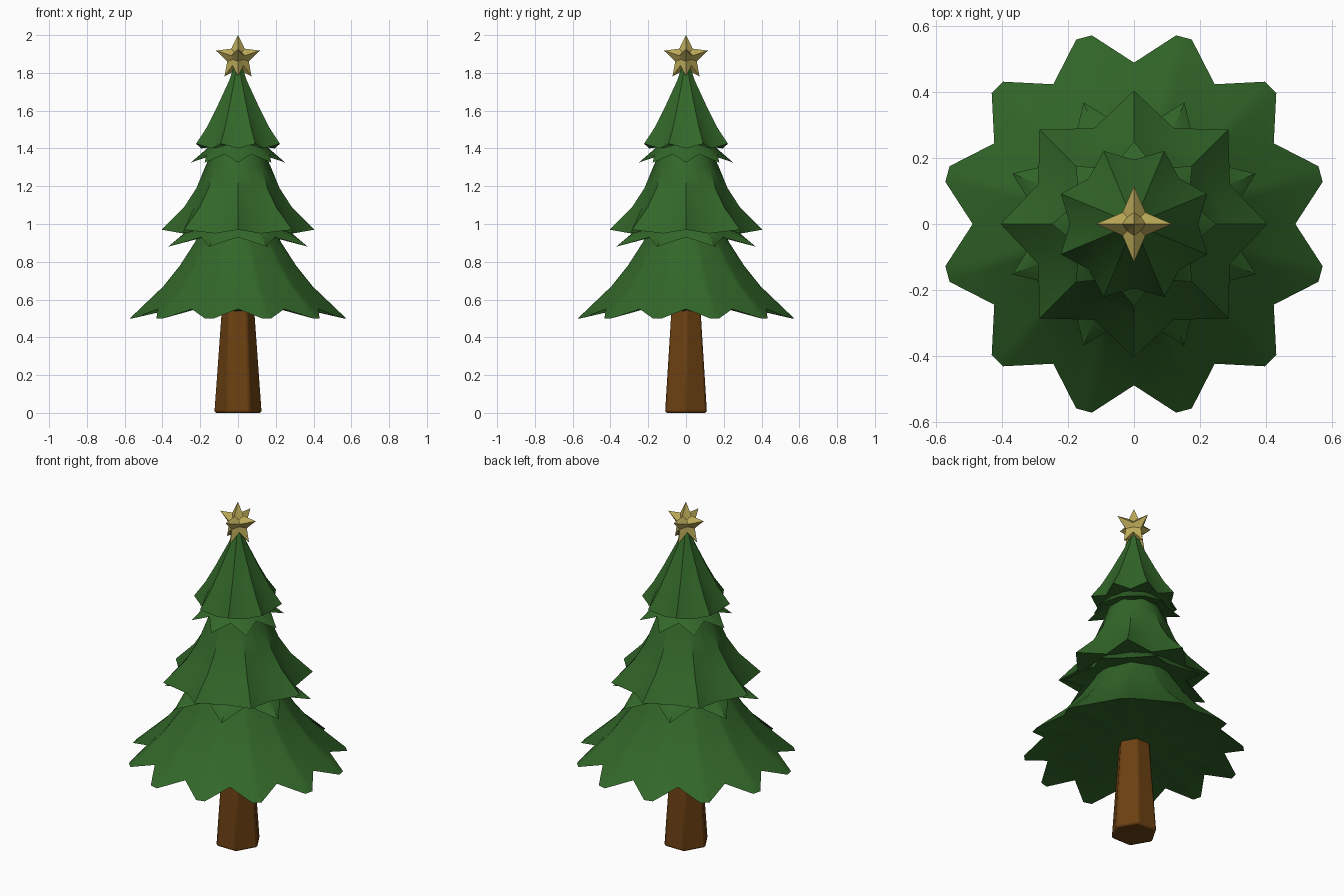
import bpy, bmesh, math
from mathutils import Vector

if "Cube" in bpy.data.objects:
    bpy.data.objects.remove(bpy.data.objects["Cube"])


def material(name, rgb):
    m = bpy.data.materials.new(name)
    m.diffuse_color = (*rgb, 1)
    m.use_nodes = True
    m.node_tree.nodes["Principled BSDF"].inputs["Base Color"].default_value = m.diffuse_color
    return m


GREEN = material("pine green", (0.032, 0.135, 0.022))
BROWN = material("bark brown", (0.150, 0.052, 0.006))
GOLD = material("star gold", (0.50, 0.40, 0.10))


def finish(name, bm, mat, angle):
    bmesh.ops.recalc_face_normals(bm, faces=bm.faces)
    me = bpy.data.meshes.new(name)
    bm.to_mesh(me)
    bm.free()
    me.materials.append(mat)
    ob = bpy.data.objects.new(name, me)
    bpy.context.collection.objects.link(ob)
    bpy.ops.object.select_all(action='DESELECT')
    ob.select_set(True)
    bpy.context.view_layer.objects.active = ob
    bpy.ops.object.shade_smooth_by_angle(angle=math.radians(angle))
    return ob


def skirt(name, n, phase, rings, blunt=0):
    """Pleated cone; each ring is (tip radius, tip z, valley radius, valley z)."""
    bm = bmesh.new()
    step = 360 / n
    loops = []
    for rt, zt, rv, zv in rings:
        loop = []
        for k in range(n):
            a = phase + k * step
            tips = [a - blunt, a + blunt] if blunt else [a]
            for ang, r, z in [(t, rt, zt) for t in tips] + [(a + step / 2, rv, zv)]:
                t = math.radians(ang)
                loop.append(bm.verts.new((r * math.cos(t), r * math.sin(t), z)))
        loops.append(loop)
    for lo, hi in zip(loops, loops[1:]):
        for i in range(len(lo)):
            j = (i + 1) % len(lo)
            bm.faces.new((lo[i], lo[j], hi[j], hi[i]))
    bm.faces.new(loops[0])
    bm.faces.new(loops[-1])
    return finish(name, bm, GREEN, 40)


# Wide bottom branches with twelve blunt points
skirt("bottom_branches", 12, 15, [
    (0.18, 1.00, 0.18, 1.00), (0.235, 0.90, 0.23, 0.90), (0.315, 0.78, 0.30, 0.78),
    (0.405, 0.67, 0.375, 0.67), (0.587, 0.50, 0.49, 0.55),
    (0.36, 0.55, 0.36, 0.56), (0.07, 0.54, 0.07, 0.54)], blunt=2.4)

# Middle branches: upper body and the staggered skirt peeking out below
skirt("middle_lower_skirt", 8, 22.5, [
    (0.20, 1.04, 0.20, 1.04), (0.29, 0.96, 0.25, 0.98), (0.40, 0.88, 0.275, 0.93),
    (0.20, 0.93, 0.20, 0.94)])
skirt("middle_branches", 8, 0, [
    (0.13, 1.40, 0.13, 1.40), (0.175, 1.30, 0.165, 1.30), (0.22, 1.19, 0.20, 1.19),
    (0.285, 1.09, 0.25, 1.09), (0.405, 0.97, 0.315, 0.95), (0.20, 0.98, 0.20, 0.97)])

# Top branches, staggered the other way
skirt("top_lower_skirt", 8, 0, [
    (0.12, 1.45, 0.12, 1.45), (0.175, 1.39, 0.15, 1.40), (0.25, 1.325, 0.18, 1.37),
    (0.12, 1.37, 0.12, 1.38)])
skirt("top_branches", 8, 22.5, [
    (0.02, 1.84, 0.02, 1.84), (0.05, 1.76, 0.045, 1.76), (0.125, 1.61, 0.11, 1.61),
    (0.18, 1.51, 0.155, 1.51), (0.24, 1.425, 0.195, 1.40), (0.12, 1.42, 0.12, 1.41)])

# Six-sided tapered trunk with softened edges
bm = bmesh.new()
bmesh.ops.create_cone(bm, cap_ends=True, segments=6, radius1=0.128,
                      radius2=0.085, depth=0.6)
for v in bm.verts:
    a = round(math.atan2(v.co.y, v.co.x) / math.radians(60) - 0.5)
    v.co.z += 0.3
# put two corners on the x axis
for v in bm.verts:
    r, t = math.hypot(v.co.x, v.co.y), math.atan2(v.co.y, v.co.x)
    t = math.floor(t / math.radians(60) + 0.01) * math.radians(60)
    v.co.x, v.co.y = r * math.cos(t), r * math.sin(t)
trunk = finish("trunk", bm, BROWN, 35)
bev = trunk.modifiers.new("soft edges", 'BEVEL')
bev.width, bev.segments = 0.012, 2


# Two crossed puffed five-point stars
def star(name, turn):
    bm = bmesh.new()
    centre = Vector((0, 0, 1.88))
    across = Vector((math.cos(turn), math.sin(turn), 0))
    out = Vector((-math.sin(turn), math.cos(turn), 0))
    rim = []
    for i in range(10):
        t = math.radians(90 + 36 * i)
        r = 0.122 if i % 2 == 0 else 0.06
        rim.append(bm.verts.new(centre + across * r * math.cos(t)
                                + Vector((0, 0, r * math.sin(t)))))
    for s in (-1, 1):
        peak = bm.verts.new(centre + out * 0.05 * s)
        for i in range(10):
            bm.faces.new((rim[i], rim[(i + 1) % 10], peak))
    finish(name, bm, GOLD, 30)


star("star_front", 0)
star("star_side", math.pi / 2)
